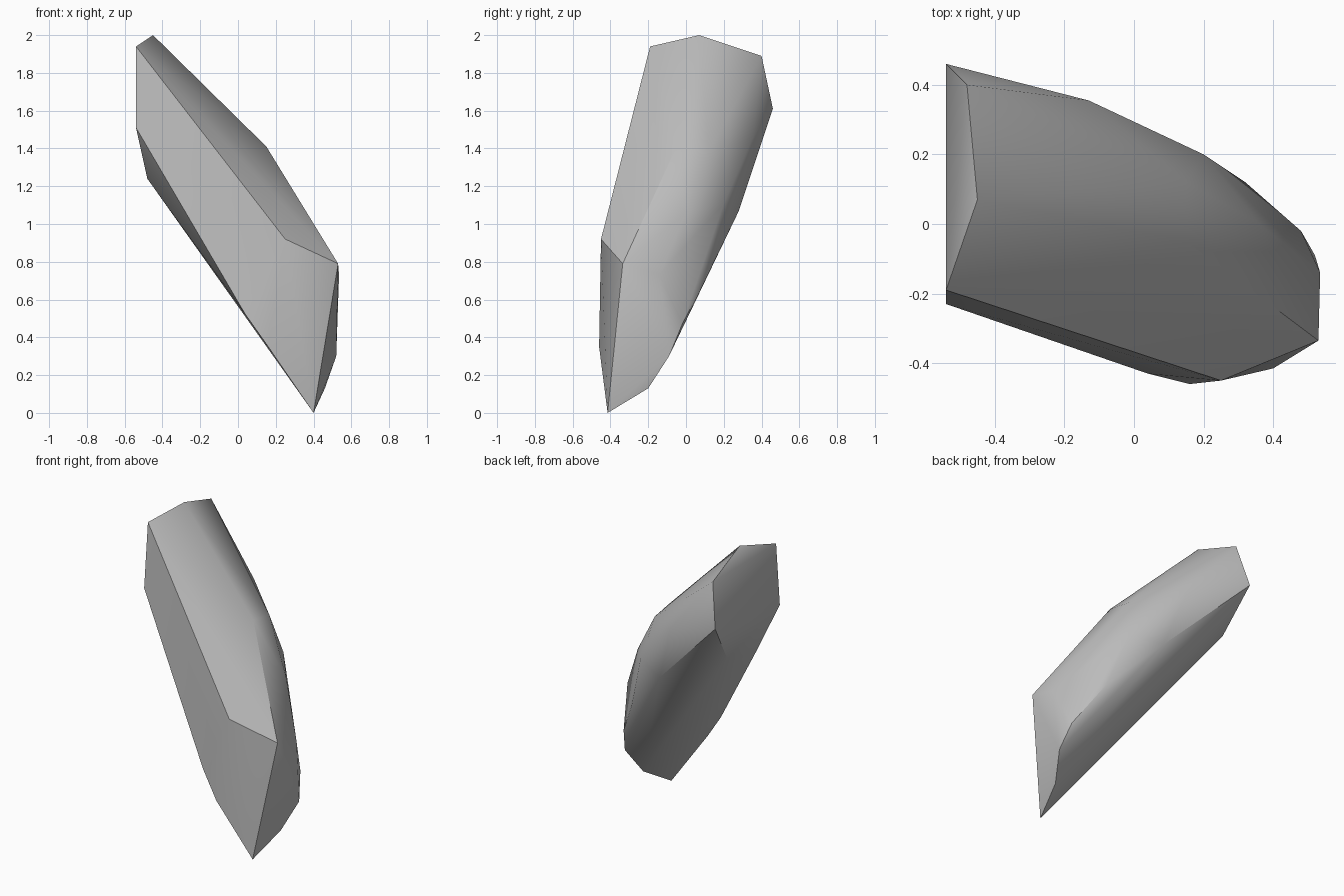
import bpy
import bmesh
import math

# Remove the default cube only
default_cube = bpy.data.objects.get("Cube")
if default_cube:
    bpy.data.objects.remove(default_cube, do_unlink=True)


def make_material(name, colour):
    """Create one flat material, shown in the viewport and in a render."""
    material = bpy.data.materials.new(name)
    material.use_nodes = True
    material.diffuse_color = colour
    shader = material.node_tree.nodes["Principled BSDF"]
    shader.inputs["Base Color"].default_value = colour
    shader.inputs["Roughness"].default_value = 0.8
    return material


def make_hull(name, outlines, material, sharp_angle):
    """Wrap a convex skin around the given corner outlines."""
    mesh = bpy.data.meshes.new(name)
    bm = bmesh.new()
    for outline in outlines:
        for corner in outline:
            bm.verts.new(corner)
    result = bmesh.ops.convex_hull(bm, input=bm.verts, use_existing_faces=False)
    loose = {v for v in bm.verts if not v.link_faces}
    bmesh.ops.delete(bm, geom=list(loose), context="VERTS")
    bmesh.ops.recalc_face_normals(bm, faces=bm.faces)
    bm.to_mesh(mesh)
    bm.free()
    mesh.materials.append(material)
    shard = bpy.data.objects.new(name, mesh)
    bpy.context.collection.objects.link(shard)

    # Soft weathered sides with crisp broken edges
    bpy.ops.object.select_all(action="DESELECT")
    shard.select_set(True)
    bpy.context.view_layer.objects.active = shard
    bpy.ops.object.shade_smooth_by_angle(angle=math.radians(sharp_angle))
    return shard


# Upper broken end, a nearly flat facet
upper_end = [
    (-0.54, -0.19, 1.94), (-0.45, 0.07, 2.0), (-0.48, 0.4, 1.89),
    (-0.54, 0.46, 1.61), (-0.49, 0.26, 1.32), (-0.48, -0.06, 1.24),
    (-0.54, -0.23, 1.51),
]

# Lower broken end, tapering to the foot
lower_end = [
    (0.4, -0.415, 0), (0.53, -0.335, 0.79), (0.535, -0.14, 0.73),
    (0.52, -0.09, 0.3), (0.46, -0.2, 0.13),
]

# Front face ridge and its lower edge
front_ridge = [(0.25, -0.45, 0.92), (0.16, -0.46, 0.35), (0.04, -0.43, 0.52)]

# Rounded crest running down the upper side
crest = [
    (0.15, -0.05, 1.41), (0.15, 0.12, 1.38), (0.36, 0, 1.06),
    (0.2, 0.2, 1.11), (-0.13, 0.355, 1.46),
]

# Rounded back running down to the foot
back = [(0, 0.28, 1.07), (0.32, 0.12, 0.74), (0.48, -0.02, 0.47)]

stone_grey = make_material("stone grey", (0.5, 0.5, 0.5, 1))
make_hull("rock_shard", [upper_end, lower_end, front_ridge, crest, back],
          stone_grey, 35)
